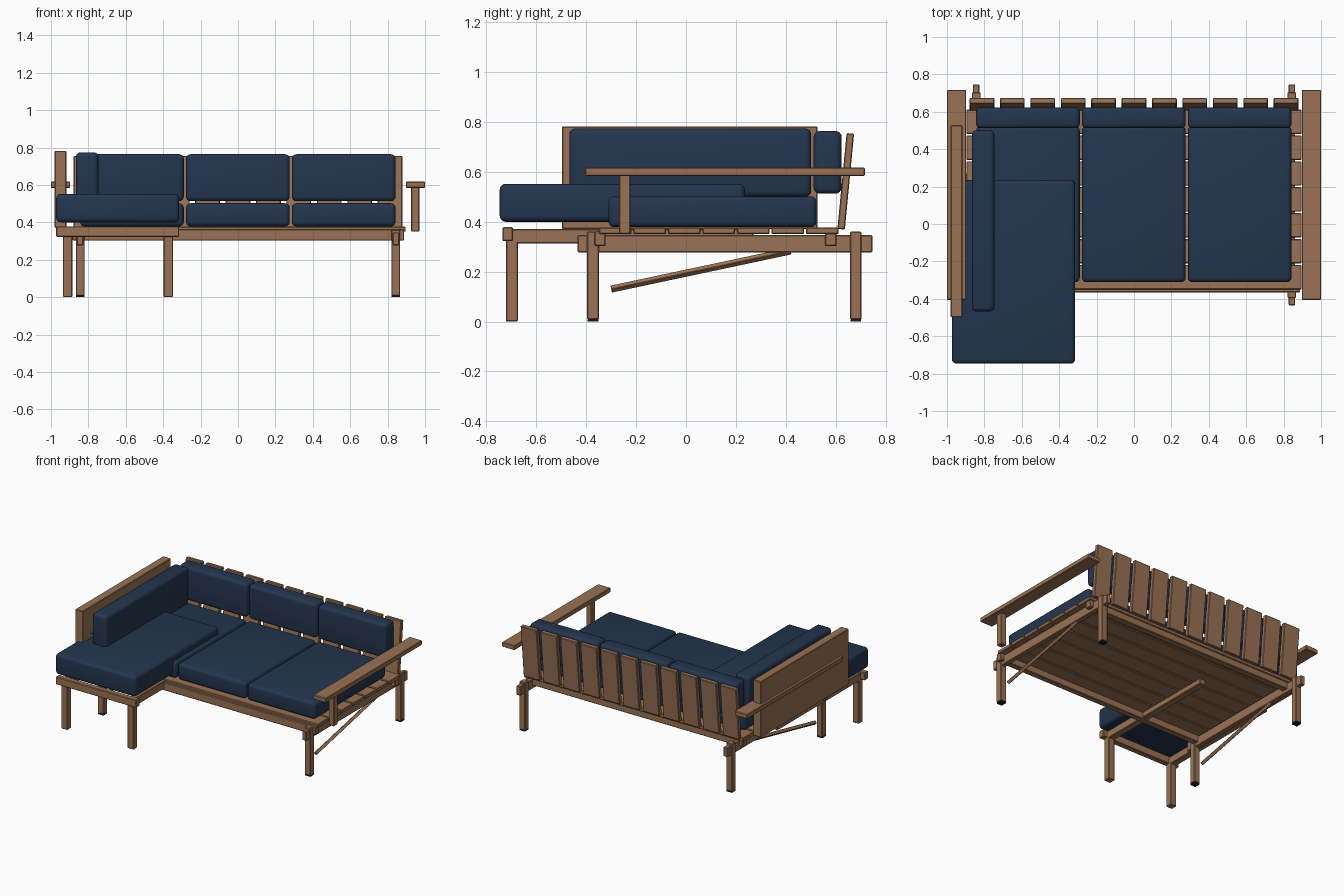
import bpy, bmesh, math
from mathutils import Vector, Matrix

if "Cube" in bpy.data.objects:
    bpy.data.objects.remove(bpy.data.objects["Cube"])


def material(name, rgb):
    m = bpy.data.materials.new(name)
    m.diffuse_color = (*rgb, 1)
    m.use_nodes = True
    m.node_tree.nodes["Principled BSDF"].inputs["Base Color"].default_value = m.diffuse_color
    return m


WOOD = material("warm wood", (0.32, 0.17, 0.09))
NAVY = material("navy fabric", (0.017, 0.036, 0.077))
DARK = material("dark foot pad", (0.01, 0.012, 0.02))


def box(name, x, y, z, mat=WOOD, bevel=0.004, segments=1):
    """Bevelled box given by its (min, max) range on each axis."""
    bm = bmesh.new()
    bmesh.ops.create_cube(bm, size=1)
    for v in bm.verts:
        v.co = Vector([(r[0] + r[1]) / 2 + c * (r[1] - r[0])
                       for r, c in zip((x, y, z), v.co)])
    if bevel:
        bmesh.ops.bevel(bm, geom=bm.edges[:], offset=bevel, segments=segments,
                        profile=0.5, affect='EDGES')
    me = bpy.data.meshes.new(name)
    bm.to_mesh(me)
    bm.free()
    me.materials.append(mat)
    ob = bpy.data.objects.new(name, me)
    bpy.context.collection.objects.link(ob)
    return ob


def cushion(name, x, y, z):
    ob = box(name, x, y, z, NAVY, 0.024, 4)
    for p in ob.data.polygons:
        p.use_smooth = True
    bpy.context.view_layer.objects.active = ob
    ob.select_set(True)
    bpy.ops.object.shade_smooth_by_angle(angle=math.radians(35))
    ob.select_set(False)
    return ob


def span(a, b, side):
    """Mirror an x range to the chosen side."""
    return tuple(sorted((a * side, b * side)))


# Main frame: legs, side beams, braces, arms on both sides
for side, tag in ((-1, "left"), (1, "right")):
    for y, end in (((-0.396, -0.348), "front"), ((0.658, 0.704), "back")):
        box(f"{tag}_{end}_leg", span(0.82, 0.867, side), y, (0.008, 0.36))
        box(f"{tag}_{end}_foot_pad", span(0.822, 0.865, side),
            (y[0] + .002, y[1] - .002), (0, 0.009), DARK, 0)
    box(f"{tag}_side_beam", span(0.827, 0.861, side), (-0.435, 0.747), (0.277, 0.346))
    box(f"{tag}_armrest", span(0.897, 1.0, side), (-0.405, 0.717), (0.584, 0.618))
    box(f"{tag}_arm_post", span(0.925, 0.97, side), (-0.268, -0.222), (0.35, 0.59))
    # diagonal brace, turned on edge
    a, b = Vector((0.843 * side, -0.30, 0.13)), Vector((0.843 * side, 0.42, 0.283))
    d = b - a
    h = 0.011
    brace = box(f"{tag}_brace", (-h, h), (-h, h), (0, d.length), WOOD, 0.002)
    brace.matrix_world = (Matrix.Translation(a)
                          @ d.to_track_quat('Z', 'Y').to_matrix().to_4x4()
                          @ Matrix.Rotation(math.radians(45), 4, 'Z'))

# Long front and back rails
box("front_rail", (-0.885, 0.888), (-0.366, -0.322), (0.302, 0.362))
box("back_rail", (-0.885, 0.888), (0.558, 0.604), (0.302, 0.362))

# Seat deck slats
for i in range(7):
    y = 0.547 - 0.1385 * i
    box(f"seat_slat_{i + 1}", (-0.896, 0.896), (y - 0.065, y + 0.065), (0.35, 0.377))

# Leaning back slats
for i in range(11):
    x = -0.813 + 0.1626 * i
    slat = box(f"back_slat_{i + 1}", (x - 0.066, x + 0.066), (-0.015, 0.015), (0, 0.386))
    slat.location = (0, 0.622, 0.37)
    slat.rotation_euler = (-math.radians(5.5), 0, 0)

# Seat and back cushions
for i, tag in enumerate(("left", "middle", "right")):
    x = -0.567 + 0.566 * i
    cushion(f"{tag}_seat_cushion", (x - 0.277, x + 0.277), (-0.311, 0.524), (0.378, 0.502))
    cushion(f"{tag}_back_cushion", (x - 0.277, x + 0.277), (0.512, 0.624), (0.513, 0.764))

# Chaise frame and legs
for x, tag in (((-0.936, -0.886), "left"), ((-0.397, -0.347), "right")):
    box(f"chaise_{tag}_beam", x, (-0.71, 0.27), (0.313, 0.37))
    box(f"chaise_{tag}_leg", x, (-0.722, -0.674), (0, 0.35))
box("chaise_front_beam", (-0.972, -0.315), (-0.736, -0.694), (0.322, 0.378))

# Chaise cushions and side panel
cushion("chaise_seat_cushion", (-0.972, -0.315), (-0.747, 0.236), (0.4, 0.552))
cushion("chaise_back_cushion", (-0.866, -0.747), (-0.468, 0.502), (0.5, 0.774))
box("chaise_back_panel", (-0.98, -0.917), (-0.498, 0.528), (0.37, 0.782))
